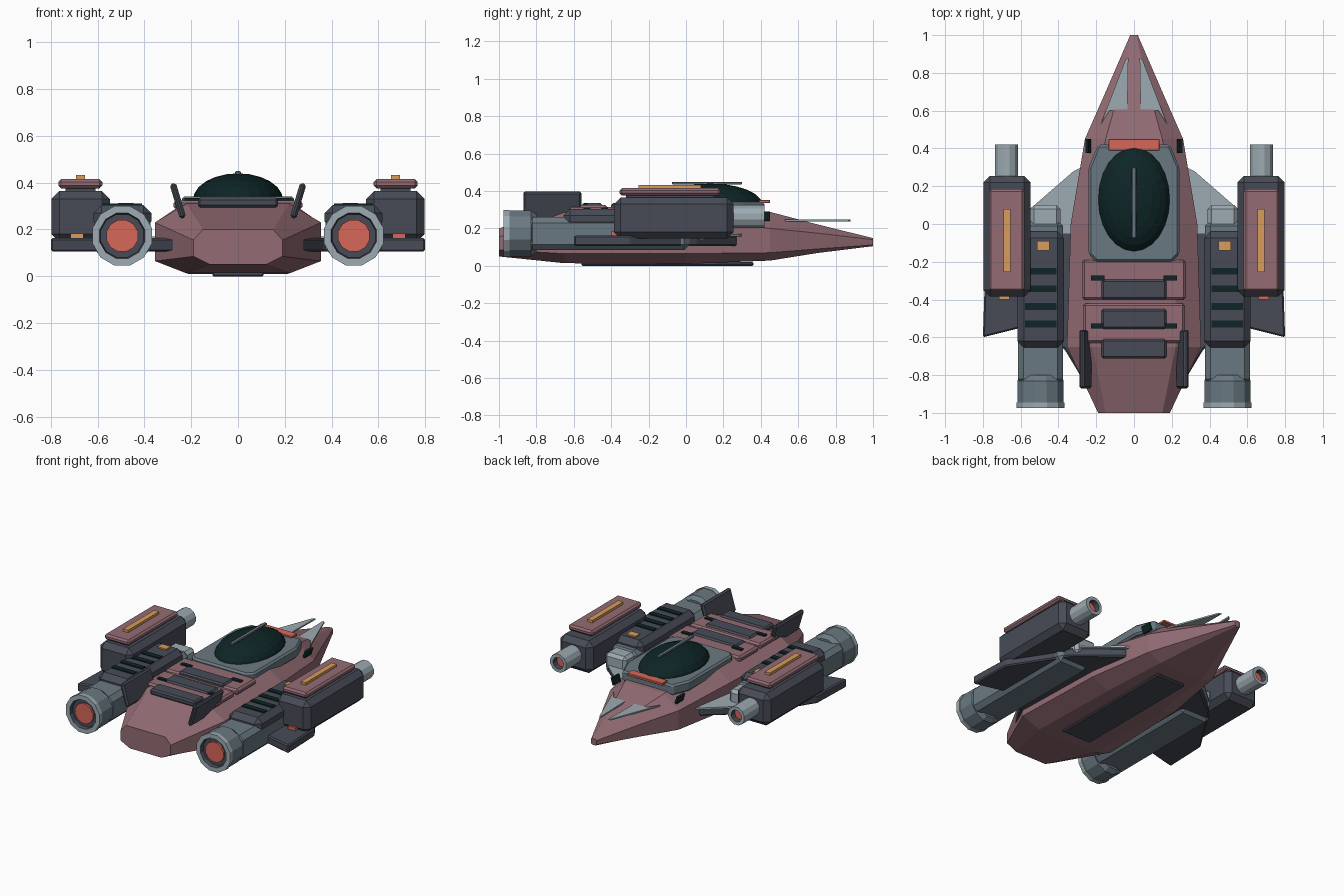
import bpy, bmesh, math
from mathutils import Matrix, Vector

if "Cube" in bpy.data.objects:
    bpy.data.objects.remove(bpy.data.objects["Cube"])

def material(name, r, g, b):
    m = bpy.data.materials.new(name)
    lin = [(c / 255 / 12.92) if c < 11 else ((c / 255 + 0.055) / 1.055) ** 2.4 for c in (r, g, b)]
    m.diffuse_color = (*lin, 1)
    m.use_nodes = True
    m.node_tree.nodes["Principled BSDF"].inputs["Base Color"].default_value = m.diffuse_color
    return m

ROSE = material("dusty rose", 147, 108, 116)
DARK = material("dark slate", 71, 75, 86)
GREY = material("blue grey", 106, 121, 130)
PALE = material("pale grey", 157, 171, 178)
GLASS = material("black green", 14, 37, 38)
RED = material("coral red", 215, 103, 88)
AMBER = material("amber", 216, 156, 92)

def finish(name, bm, *mats):
    bmesh.ops.recalc_face_normals(bm, faces=bm.faces)
    me = bpy.data.meshes.new(name)
    bm.to_mesh(me)
    bm.free()
    for m in mats:
        me.materials.append(m)
    ob = bpy.data.objects.new(name, me)
    bpy.context.collection.objects.link(ob)
    return ob

def bevel_all(bm, width):
    if width:
        bmesh.ops.bevel(bm, geom=bm.edges[:], offset=width, segments=1, affect='EDGES')

def box(name, x, y, z, mat, bevel=0, tilt=0):
    """Box from (min, max) ranges, chamfered, optionally tilted about y."""
    bm = bmesh.new()
    size = Vector((abs(x[1] - x[0]), y[1] - y[0], z[1] - z[0]))
    bmesh.ops.create_cube(bm, size=1, matrix=Matrix.Diagonal((*size, 1)))
    bevel_all(bm, bevel)
    mid = Vector((sum(x), sum(y), sum(z))) / 2
    bm.transform(Matrix.Translation(mid) @ Matrix.Rotation(tilt, 4, 'Y'))
    return finish(name, bm, mat)

def plate(name, pts, z0, z1, mat, side=1, bevel=0):
    """Flat outline in x, y raised from z0 to z1."""
    bm = bmesh.new()
    f = bm.faces.new([bm.verts.new((side * px, py, z0)) for px, py in pts])
    ext = bmesh.ops.extrude_face_region(bm, geom=[f])
    bmesh.ops.translate(bm, vec=(0, 0, z1 - z0), verts=[v for v in ext['geom'] if isinstance(v, bmesh.types.BMVert)])
    bevel_all(bm, bevel)
    return finish(name, bm, mat)

def loft(bm, rings):
    """Skin closed rings and cap both ends; returns side faces per span."""
    rows = [[bm.verts.new(p) for p in ring] for ring in rings]
    spans = []
    for a, b in zip(rows, rows[1:]):
        n = len(a)
        spans.append([bm.faces.new((a[i], a[(i + 1) % n], b[(i + 1) % n], b[i])) for i in range(n)])
    caps = [bm.faces.new(rows[0]), bm.faces.new(rows[-1])]
    return spans, caps

def turned(name, cx, cz, profile, sides, mats, span_mats):
    """Turned part along y from (radius, y) points; one material index per span, last for end cap."""
    bm = bmesh.new()
    rings = [[(cx + r * math.cos(math.tau * (i + .5) / sides), y, cz + r * math.sin(math.tau * (i + .5) / sides))
              for i in range(sides)] for r, y in profile]
    spans, caps = loft(bm, rings)
    for span, k in zip(spans, span_mats):
        for f in span:
            f.material_index = k
    caps[1].material_index = span_mats[-1]
    return finish(name, bm, *mats)

# Hull: eight-sided sections (y, half width, top half width, z bottom, z low side, z high side, z top)
sections = [(-1, .19, .15, .05, .085, .155, .20), (-.65, .355, .22, .014, .065, .23, .31),
            (0, .335, .22, .01, .065, .24, .32), (.45, .26, .15, .028, .07, .20, .288),
            (.7, .15, .08, .068, .09, .175, .222), (1, .02, .012, .105, .112, .14, .148)]
bm = bmesh.new()
loft(bm, [[(tw, y, zt), (hw, y, zh), (hw, y, zl), (hw * .63, y, zb),
           (-hw * .63, y, zb), (-hw, y, zl), (-hw, y, zh), (-tw, y, zt)]
          for y, hw, tw, zb, zl, zh, zt in sections])
finish("hull", bm, ROSE)
box("belly_plate", (-.11, .11), (-.56, .36), (0, .02), DARK, .006)

# Cockpit
plate("canopy_base", [(-.24, -.16), (-.2, -.2), (.2, -.2), (.24, -.16), (.24, .3), (.19, .42), (-.19, .42), (-.24, .3)],
      .27, .342, GREY, bevel=.012)
bm = bmesh.new()
bmesh.ops.create_uvsphere(bm, u_segments=24, v_segments=12, radius=1)
bmesh.ops.bisect_plane(bm, geom=bm.verts[:] + bm.edges[:] + bm.faces[:], plane_co=(0, 0, -.05),
                       plane_no=(0, 0, 1), clear_inner=True)
bm.transform(Matrix.Translation((0, .13, .325)) @ Matrix.Diagonal((.193, .28, .115, 1)))
finish("canopy", bm, GLASS)
box("canopy_spine", (-.012, .012), (-.075, .3), (.435, .449), GREY, .003)
box("cockpit_warning_bar", (-.135, .135), (.39, .45), (.335, .352), RED, .003)

# Rear deck panels and slats
for i, (y0, y1, w) in enumerate([(-.4, -.19, .275), (-.63, -.42, .27)]):
    box(f"deck_panel_{i}", (-w, w), (y0, y1), (.285, .325), ROSE, .012)
for i, (y0, y1) in enumerate([(-.4, -.295), (-.555, -.45), (-.712, -.61)]):
    box(f"deck_slat_{i}", (-.172, .172), (y0, y1), (.295, .336), DARK, .01)

for s, tag in ((-1, "left"), (1, "right")):
    def X(a, b):
        return (s * a, s * b)

    # Hull details
    plate(f"nose_blade_{tag}", [(.175, .53), (.13, .6), (.035, .6), (.03, .88), (.045, .87)], .237, .247, PALE, s)
    box(f"shoulder_vent_{tag}", X(.235, .25), (.375, .45), (.24, .29), GLASS, 0, s * .3)
    for i, y in enumerate((-.285, -.54)):
        box(f"deck_latch_{tag}_{i}", X(.155, .228), (y - .013, y + .013), (.31, .334), GLASS)
    box(f"tail_fin_{tag}", X(.243, .271), (-.87, -.56), (.245, .4), DARK, .01, s * .29)

    # Wing with pale leading panel and navigation light
    plate(f"wing_{tag}", [(.24, .27), (.3, .27), (.56, .06), (.79, -.3), (.8, -.6), (.6, -.55), (.37, -.66), (.25, -.86)],
          .105, .163, DARK, s, .008)
    plate(f"wing_panel_{tag}", [(.28, .3), (.32, .28), (.55, .08), (.55, -.05), (.3, -.05)], .158, .17, PALE, s)
    box(f"wing_light_{tag}", X(.66, .715), (-.4, -.36), (.16, .183), AMBER if s < 0 else RED)

    # Engine nacelle
    box(f"engine_body_{tag}", X(.375, .615), (-.85, .02), (.085, .26), GREY, .03)
    box(f"engine_intake_{tag}", X(.39, .55), (-.02, .1), (.125, .25), PALE, .02)
    box(f"engine_cover_{tag}", X(.37, .618), (-.655, -.04), (.2, .305), DARK, .035)
    for i in range(4):
        y = -.25 - i * .093
        box(f"cooling_slot_{tag}_{i}", X(.41, .578), (y - .018, y + .018), (.295, .312), GLASS)
    box(f"engine_lamp_{tag}", X(.447, .513), (-.14, -.09), (.295, .314), AMBER)
    turned(f"engine_nozzle_{tag}", s * .495, .173,
           [(.105, -.80), (.127, -.83), (.127, -.945), (.131, -.945), (.131, -.975), (.1, -.975), (.095, -.95), (.07, -.95), (.07, -.962)],
           12, (GREY, PALE, DARK, RED), (0, 0, 1, 1, 1, 2, 2, 3, 3))

    # Weapon pod
    box(f"pod_{tag}", X(.547, .798), (-.385, .255), (.145, .365), DARK, .035)
    box(f"pod_lid_{tag}", X(.58, .768), (-.355, .185), (.376, .415), ROSE, .012)
    box(f"pod_lid_mount_{tag}", X(.61, .738), (-.32, .15), (.36, .38), DARK)
    box(f"pod_strip_{tag}", X(.655, .692), (-.255, .08), (.41, .432), AMBER)
    turned(f"cannon_{tag}", s * .675, .263,
           [(.063, .23), (.063, .42), (.04, .42), (.04, .38)], 12, (PALE, DARK, RED), (0, 0, 1, 2))
